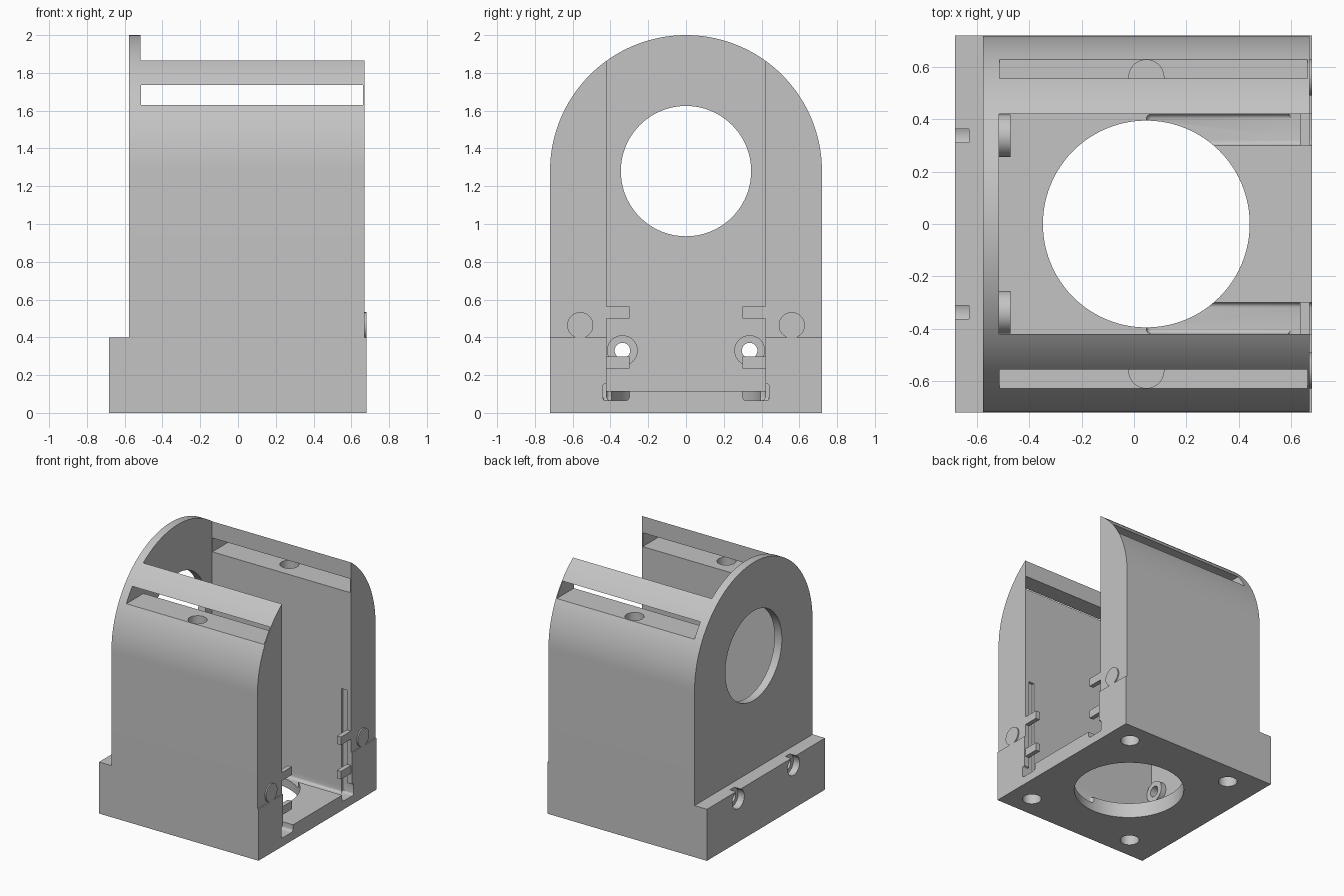
import bpy
import bmesh
import math
from mathutils import Matrix

old = bpy.data.objects.get("Cube")
if old:
    bpy.data.objects.remove(old, do_unlink=True)

grey = bpy.data.materials.new("plain_grey")
grey.use_nodes = True
GREY = (0.55, 0.55, 0.55, 1)
grey.diffuse_color = GREY
grey.node_tree.nodes["Principled BSDF"].inputs["Base Color"].default_value = GREY


def finish(name, bm):
    bmesh.ops.recalc_face_normals(bm, faces=bm.faces)
    mesh = bpy.data.meshes.new(name)
    bm.to_mesh(mesh)
    bm.free()
    mesh.materials.append(grey)
    obj = bpy.data.objects.new(name, mesh)
    bpy.context.collection.objects.link(obj)
    return obj


def box(name, xs, ys, zs, round_edges=0):
    bm = bmesh.new()
    bmesh.ops.create_cube(bm, size=1)
    for v in bm.verts:
        v.co = [r[0] if c < 0 else r[1] for c, r in zip(v.co, (xs, ys, zs))]
    if round_edges:
        bmesh.ops.bevel(bm, geom=bm.edges[:], offset=round_edges,
                        segments=4, profile=0.5, affect='EDGES')
    return finish(name, bm)


def cylinder(name, axis, span, u, v, radius, sides=48):
    """Cylinder along X (u=y, v=z) or along Z (u=x, v=y)."""
    bm = bmesh.new()
    mid, length = sum(span) / 2, span[1] - span[0]
    if axis == 'X':
        place = Matrix.Translation((mid, u, v)) @ Matrix.Rotation(math.pi / 2, 4, 'Y')
    else:
        place = Matrix.Translation((u, v, mid))
    bmesh.ops.create_cone(bm, cap_ends=True, segments=sides, radius1=radius,
                          radius2=radius, depth=length, matrix=place)
    return finish(name, bm)


def combine(target, tool, operation):
    mod = target.modifiers.new("combine", 'BOOLEAN')
    mod.operation = operation
    mod.solver = 'EXACT'
    mod.object = tool
    bpy.context.view_layer.objects.active = target
    bpy.ops.object.modifier_apply(modifier=mod.name)
    bpy.data.objects.remove(tool, do_unlink=True)


def cut(tool):
    combine(housing, tool, 'DIFFERENCE')


def add(tool):
    combine(housing, tool, 'UNION')


def mirrored(lo, hi, side):
    return tuple(sorted((lo * side, hi * side)))


# Arched housing extruded along x
HALF, AXIS_Z = 0.72, 1.28
bm = bmesh.new()
profile = [(-HALF, 0), (HALF, 0)]
profile += [(HALF * math.cos(a), AXIS_Z + HALF * math.sin(a))
            for a in (math.pi * i / 72 for i in range(73))]
face = bm.faces.new([bm.verts.new((-0.577, y, z)) for y, z in profile])
ext = bmesh.ops.extrude_face_region(bm, geom=[face])
bmesh.ops.translate(bm, vec=(1.247, 0, 0),
                    verts=[g for g in ext["geom"] if isinstance(g, bmesh.types.BMVert)])
housing = finish("arched_housing", bm)

# Wider base and the lugs locking it to the walls
add(box("base", (-0.683, 0.68), (-HALF, HALF), (0, 0.398)))
for s in (-1, 1):
    add(cylinder("lock_lug", 'X', (0.6, 0.68), 0.56 * s, 0.464, 0.069))

# Open cavity, round window in the end wall, round opening in the floor
cut(box("cavity", (-0.515, 1), (-0.42, 0.42), (0.117, 2.5)))
cut(cylinder("window", 'X', (-0.8, -0.4), 0, AXIS_Z, 0.345, 96))
cut(cylinder("floor_opening", 'Z', (-0.1, 0.3), 0.047, 0, 0.395, 96))

for s in (-1, 1):
    # Long slot through each shoulder, with a vertical screw hole
    cut(box("shoulder_slot", (-0.513, 0.663), mirrored(0.3, 0.9, s), (1.63, 1.737)))
    cut(cylinder("shoulder_hole", 'Z', (1.3, 1.68), 0.047, 0.56 * s, 0.067))
    # Screw holes in the underside
    for x in (-0.42, 0.5):
        cut(cylinder("foot_hole", 'Z', (-0.1, 0.3), x, 0.55 * s, 0.068))
    # Floor channel, its entry notch and the upright groove in the wall
    cut(box("floor_channel", (0.047, 0.8), mirrored(0.3, 0.42, s), (0.065, 0.2), 0.02))
    cut(box("entry_notch", (0.59, 0.8), mirrored(0.36, 0.44, s), (0.065, 0.155), 0.015))
    cut(box("wall_groove", (0.59, 0.636), mirrored(0.38, 0.44, s), (0.08, 0.87)))
    # Retaining tabs at the open end
    for z in (0.235, 0.5):
        add(box("tab", (0.635, 0.67), mirrored(0.3, 0.45, s), (z, z + 0.063)))
    # Boss with a through hole and a counterbore on the outside
    add(cylinder("boss", 'X', (-0.55, -0.472), 0.337 * s, 0.33, 0.081))
    cut(cylinder("boss_hole", 'X', (-0.8, -0.4), 0.337 * s, 0.33, 0.041))
    cut(cylinder("counterbore", 'X', (-0.8, -0.63), 0.337 * s, 0.33, 0.073))

# Smooth curves with sharp edges
bpy.ops.object.select_all(action='DESELECT')
housing.select_set(True)
bpy.context.view_layer.objects.active = housing
bpy.ops.object.shade_smooth_by_angle(angle=math.radians(30))
